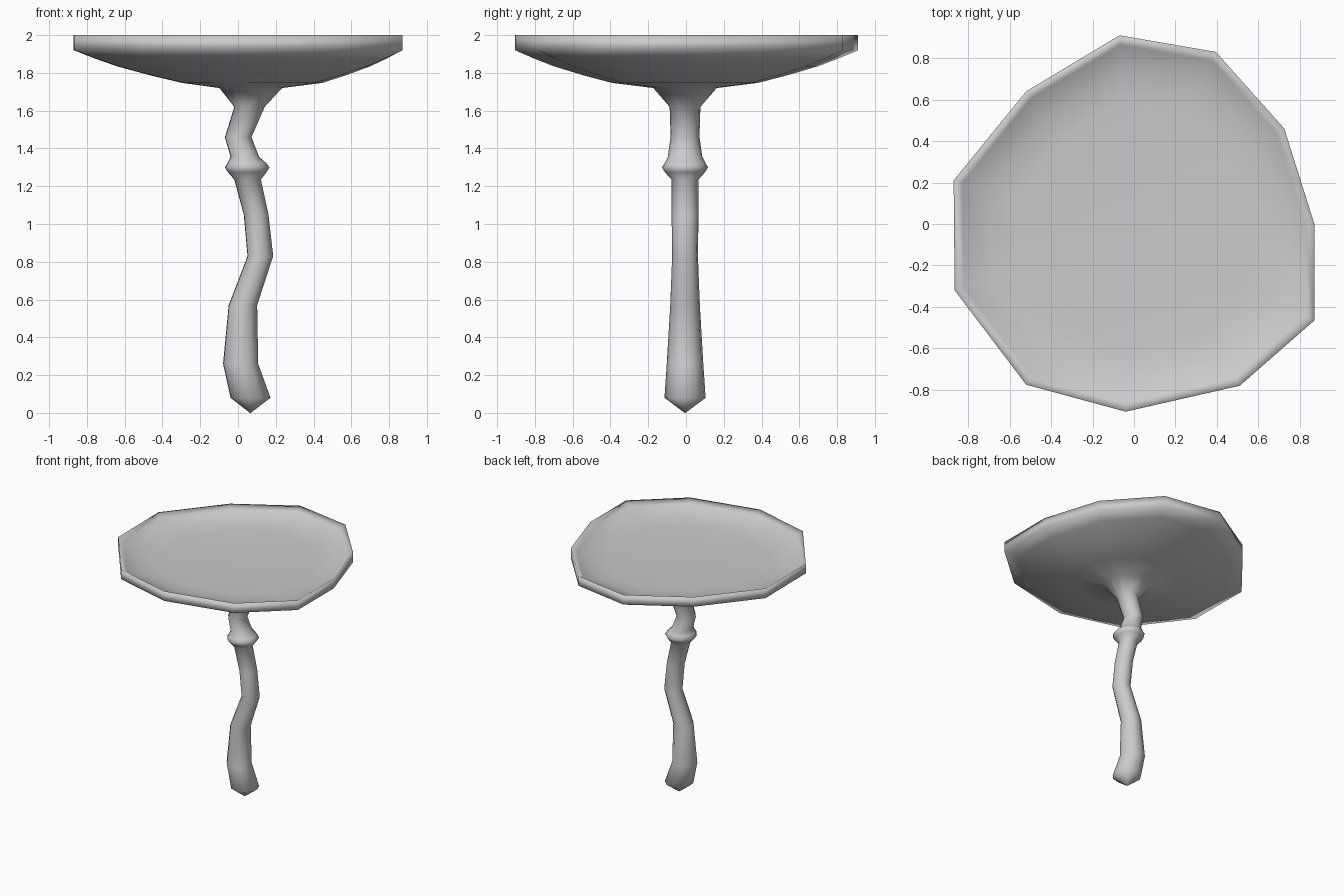
import bpy, math

if "Cube" in bpy.data.objects:
    bpy.data.objects.remove(bpy.data.objects["Cube"])

# Irregular rim outline seen from the top
RIM = [(.87, 0), (.725, .46), (.395, .83), (-.07, .91), (-.52, .64), (-.87, .21),
       (-.865, -.32), (-.52, -.775), (-.04, -.905), (.51, -.78), (.87, -.465)]


def loft(name, rings):
    """Join equal-count rings into a closed, smooth-shaded skin."""
    n = len(rings[0])
    verts = [p for r in rings for p in r]
    faces = [(k * n + i, k * n + (i + 1) % n, (k + 1) * n + (i + 1) % n, (k + 1) * n + i)
             for k in range(len(rings) - 1) for i in range(n)]
    faces += [tuple(reversed(range(n))), tuple(range((len(rings) - 1) * n, len(rings) * n))]
    me = bpy.data.meshes.new(name)
    me.from_pydata(verts, [], faces)
    me.polygons.foreach_set("use_smooth", [True] * len(me.polygons))
    me.update()
    ob = bpy.data.objects.new(name, me)
    bpy.context.collection.objects.link(ob)
    return ob


def ring(x0, x1, ry, z):
    """Oval stem section from left edge x0 to right edge x1."""
    out = []
    for x, y in RIM:
        a = math.atan2(y, x)
        c, s = math.cos(a) * 1.02, math.sin(a) * 1.02
        out.append(((x0 + x1) / 2 + c * (x1 - x0) / 2, s * ry - .005, z))
    return out


# Crooked stem with a collar: left x, right x, y radius, z
STEM = [(.063, .067, .002, 0), (-.04, .17, .107, .08), (-.08, .105, .095, .26),
        (-.05, .10, .077, .57), (.05, .185, .067, .83), (.03, .16, .07, 1.05),
        (-.02, .12, .07, 1.235), (-.055, .15, .105, 1.275), (-.07, .165, .12, 1.30),
        (-.055, .145, .105, 1.325), (-.04, .11, .09, 1.355),
        (-.07, .07, .075, 1.46), (-.02, .14, .08, 1.62), (-.10, .23, .165, 1.72)]
rings = [ring(*s) for s in STEM]

# Shallow domed underside blending from a round ring to the rim
inner = ring(-.30, .44, .38, 1.747)
for f, z in [(0, 1.747), (.3, 1.788), (.6, 1.835), (.8, 1.875), (1, 1.92)]:
    rings.append([(p[0] + (q[0] - p[0]) * f, p[1] + (q[1] - p[1]) * f, z)
                  for p, q in zip(inner, RIM)])

# Upright rim, then a shallow dished top with a flat floor
for s, z in [(1, 2.0), (.95, 1.97), (.80, 1.93), (.65, 1.92)]:
    rings.append([(x * s, y * s, z) for x, y in RIM])
loft("round_dish_and_crooked_stem", rings)
